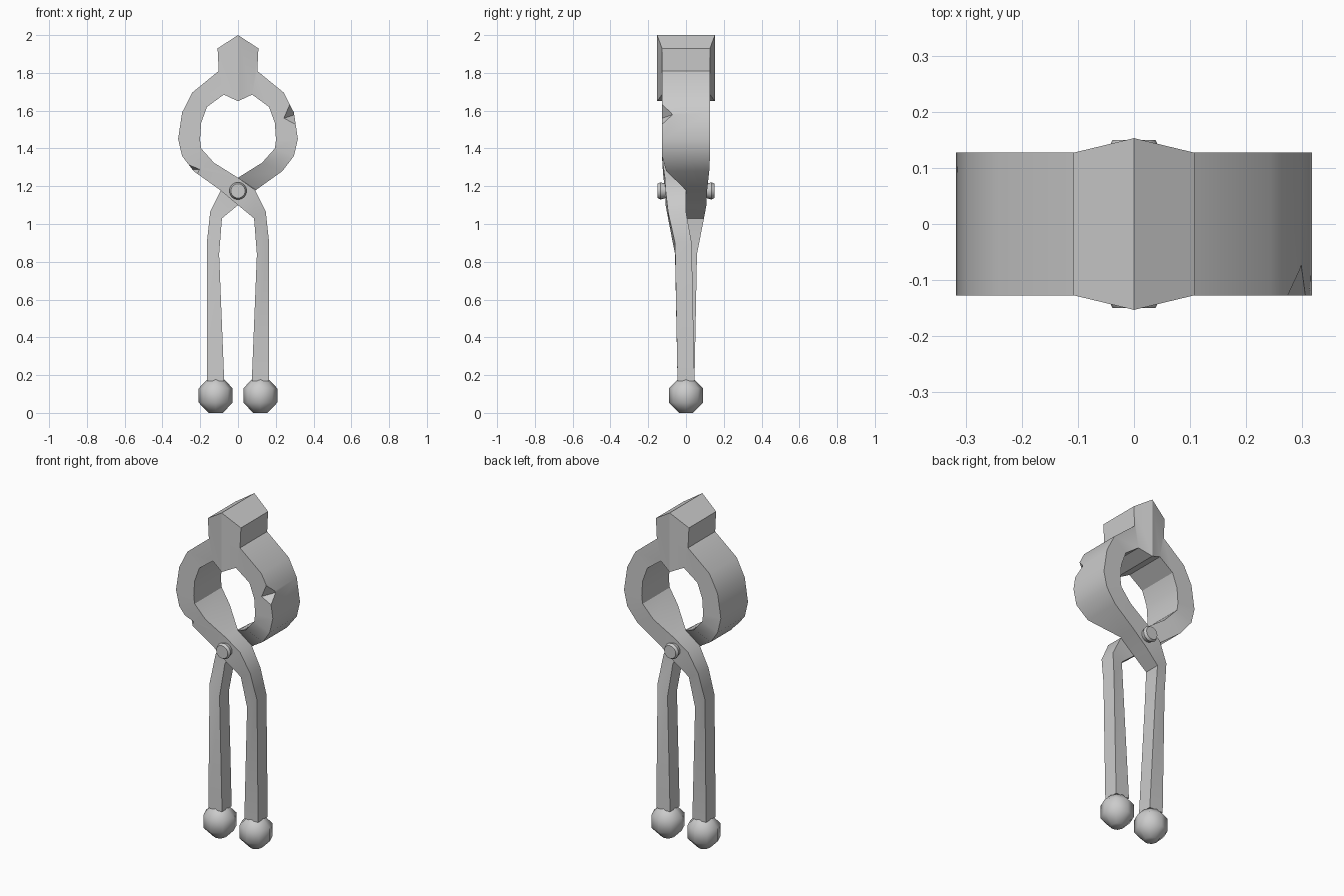
import bpy, bmesh, math
from mathutils import Vector

if "Cube" in bpy.data.objects:
    bpy.data.objects.remove(bpy.data.objects["Cube"])


def make_object(name, bm, angle):
    bmesh.ops.remove_doubles(bm, verts=bm.verts, dist=1e-5)
    bmesh.ops.recalc_face_normals(bm, faces=bm.faces)
    mesh = bpy.data.meshes.new(name)
    bm.to_mesh(mesh)
    bm.free()
    ob = bpy.data.objects.new(name, mesh)
    bpy.context.collection.objects.link(ob)
    bpy.ops.object.select_all(action='DESELECT')
    ob.select_set(True)
    bpy.context.view_layer.objects.active = ob
    if angle:
        bpy.ops.object.shade_smooth_by_angle(angle=math.radians(angle))
    return ob


def loft(bm, rings):
    # Skin consecutive vertex rings and cap both ends
    rings = [[bm.verts.new(p) for p in r] for r in rings]
    n = len(rings[0])
    for a, b in zip(rings, rings[1:]):
        for i in range(n):
            j = (i + 1) % n
            bm.faces.new((a[i], a[j], b[j], b[i]))
    bm.faces.new(rings[0])
    bm.faces.new(rings[-1])


# Arm stations: outer x, outer z, inner x, inner z, front y, back y
W = 0.127
STATIONS = [
    (0.0, 2.0, 0.0, 1.65, -0.153, 0.153),
    (0.108, 1.93, 0.075, 1.685, -W, W),
    (0.102, 1.81, 0.075, 1.685, -W, W),
    (0.243, 1.695, 0.164, 1.62, -W, W),
    (0.296, 1.59, 0.195, 1.535, -W, W),
    (0.317, 1.45, 0.201, 1.445, -W, W),
    (0.296, 1.36, 0.195, 1.40, -W, W),
    (0.235, 1.28, 0.127, 1.324, -0.105, 0.123),
    (0.095, 1.18, 0.0, 1.245, 0.0, 0.112),
    (0.0, 1.10, -0.09, 1.18, 0.0, 0.108),
    (-0.085, 1.03, -0.147, 1.065, 0.0, 0.095),
    (-0.10, 0.84, -0.165, 0.90, -0.03, 0.058),
    (-0.073, 0.17, -0.163, 0.17, -0.045, 0.045),
]


def arm(name, s):
    # s = -1 turns the arm half a revolution about z
    bm = bmesh.new()
    loft(bm, [[(s * ox, s * f, oz), (s * ix, s * f, iz),
               (s * ix, s * b, iz), (s * ox, s * b, oz)]
              for ox, oz, ix, iz, f, b in STATIONS])
    return make_object(name, bm, 32)


def nick(ob, front, deep, a, b):
    # V-shaped chip cut out of an edge by a tetrahedron
    f, d, a, b = map(Vector, (front, deep, a, b))
    m = (f + d) / 2
    bm = bmesh.new()
    for p in (f + 0.3 * (f - d), d + 0.3 * (d - f), m + 2 * (a - m), m + 2 * (b - m)):
        bm.verts.new(p)
    bmesh.ops.convex_hull(bm, input=bm.verts)
    cutter = make_object("nick_cutter", bm, 0)
    cutter.hide_render = True
    mod = ob.modifiers.new("nick", 'BOOLEAN')
    mod.operation = 'DIFFERENCE'
    mod.solver = 'EXACT'
    mod.object = cutter
    bpy.context.view_layer.objects.active = ob
    # keep the cut ahead of any smoothing modifier
    bpy.ops.object.modifier_move_to_index(modifier=mod.name, index=0)
    bpy.ops.object.modifier_apply(modifier=mod.name)
    bpy.data.objects.remove(cutter)


# Two crossed arms with a chip in each jaw
right_jaw = arm("right_jaw_arm", 1)
left_jaw = arm("left_jaw_arm", -1)
nick(right_jaw, (0.243, -W, 1.56), (0.305, -0.065, 1.58),
     (0.275, -W, 1.635), (0.31, -W, 1.525))
nick(left_jaw, (-0.2, -W, 1.29), (-0.245, -0.08, 1.287),
     (-0.27, -W, 1.318), (-0.21, -W, 1.262))


def ring(n, r, place):
    return [place(r * math.cos(2 * math.pi * i / n), r * math.sin(2 * math.pi * i / n))
            for i in range(n)]


# Pivot rivet with slightly tapered heads
bm = bmesh.new()
loft(bm, [ring(16, r, lambda u, v, y=y: (u, y, 1.175 + v))
          for y, r in ((-0.15, 0.038), (-0.135, 0.046), (-0.11, 0.038),
                       (0.11, 0.038), (0.135, 0.046), (0.15, 0.038))])
make_object("pivot_rivet", bm, 40)

# Faceted ball ends on the handles
for side, x in (("left", -0.118), ("right", 0.118)):
    bm = bmesh.new()
    loft(bm, [ring(8, r, lambda u, v, z=z: (x + u, v, z))
              for z, r in ((0.0, 0.037), (0.054, 0.09), (0.13, 0.09), (0.185, 0.037))])
    make_object(side + "_handle_ball", bm, 50)
